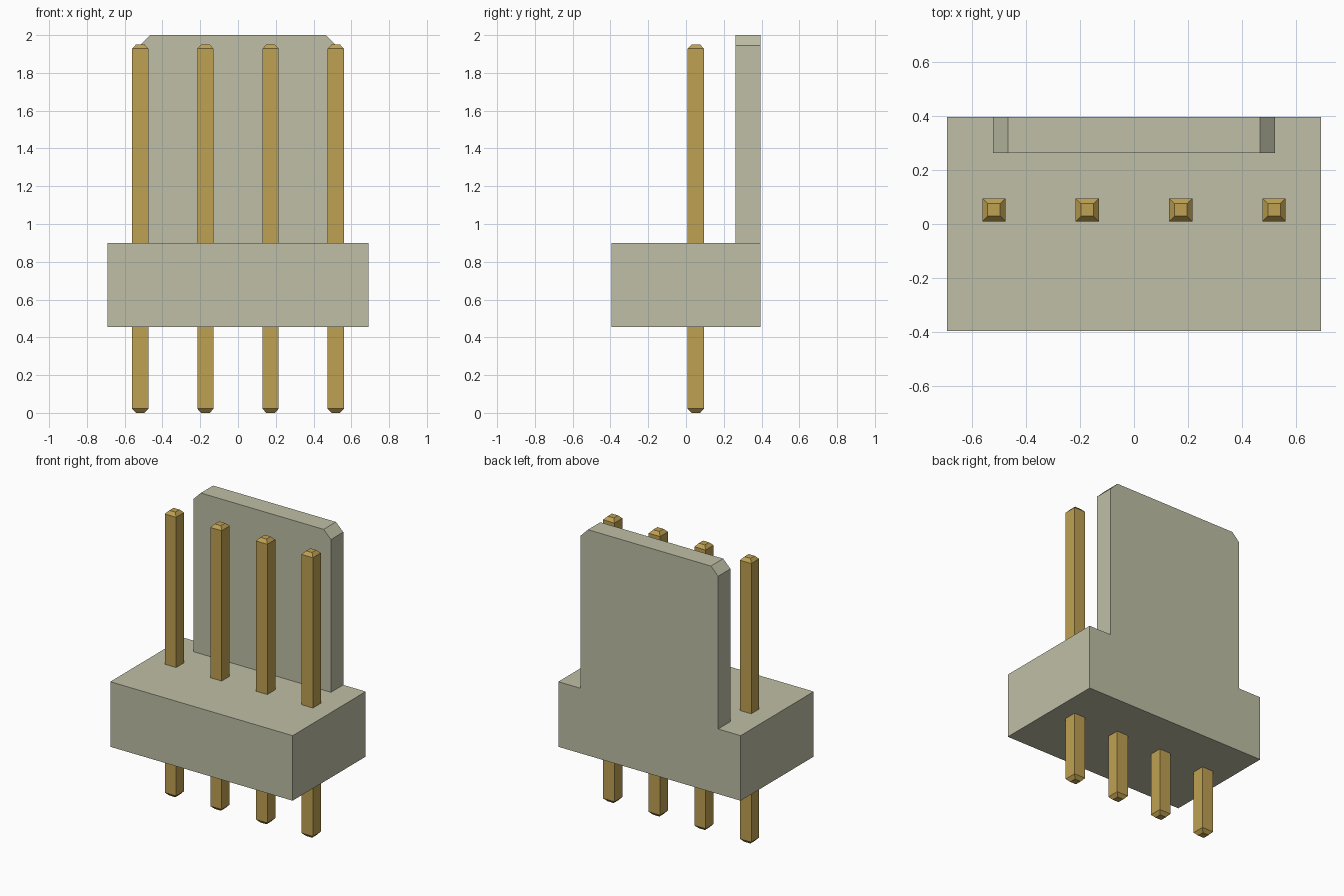
import bpy
import bmesh
from mathutils import Vector

cube = bpy.data.objects.get("Cube")
if cube:
    bpy.data.objects.remove(cube, do_unlink=True)


def make_material(name, color):
    mat = bpy.data.materials.new(name)
    mat.use_nodes = True
    mat.diffuse_color = (*color, 1)
    mat.node_tree.nodes["Principled BSDF"].inputs["Base Color"].default_value = (*color, 1)
    return mat


def make_object(name, bm, mat):
    bmesh.ops.recalc_face_normals(bm, faces=bm.faces[:])
    mesh = bpy.data.meshes.new(name)
    bm.to_mesh(mesh)
    bm.free()
    mesh.materials.append(mat)
    obj = bpy.data.objects.new(name, mesh)
    bpy.context.collection.objects.link(obj)
    return obj


def extrude(bm, faces, offset, keep=False):
    geom = bmesh.ops.extrude_face_region(bm, geom=faces, use_keep_orig=keep)["geom"]
    verts = [g for g in geom if isinstance(g, bmesh.types.BMVert)]
    bmesh.ops.translate(bm, verts=verts, vec=offset)
    return [g for g in geom if isinstance(g, bmesh.types.BMFace)]


plastic = make_material("pale grey plastic", (0.52, 0.52, 0.385))
gold = make_material("gold metal", (0.52, 0.355, 0.085))

# Housing: base block and chamfered back wall as one solid
BASE_X, BACK_Y, WALL_Y = 0.69, 0.395, 0.262
BASE_Z, DECK_Z, TOP_Z = 0.455, 0.9, 2.0
WALL_X, CHAMFER = 0.52, 0.055

bm = bmesh.new()


def mirrored_loop(half):
    """Right-hand points, bottom to top, then their mirror images."""
    return half + [(-x, z) for x, z in reversed(half)]


base_outline = mirrored_loop([(BASE_X, BASE_Z), (BASE_X, DECK_Z), (WALL_X, DECK_Z)])
wall_outline = mirrored_loop([(WALL_X, DECK_Z), (WALL_X, TOP_Z - CHAMFER),
                              (WALL_X - CHAMFER, TOP_Z)])
for outline in (base_outline, wall_outline):
    bm.faces.new([bm.verts.new((x, BACK_Y, z)) for x, z in outline])
bmesh.ops.remove_doubles(bm, verts=bm.verts[:], dist=0.0001)
slab_front = extrude(bm, bm.faces[:], Vector((0, WALL_Y - BACK_Y, 0)), keep=True)
base_front = min(slab_front, key=lambda f: f.calc_center_median().z)
extrude(bm, [base_front], Vector((0, -BACK_Y - WALL_Y, 0)))
bmesh.ops.recalc_face_normals(bm, faces=bm.faces[:])
bmesh.ops.dissolve_limit(bm, angle_limit=0.01, verts=bm.verts[:], edges=bm.edges[:])
make_object("housing", bm, plastic)

# Square contact pins with tapered tips at both ends
PIN_HALF, TIP_HALF, TIP_H, PIN_TOP = 0.043, 0.023, 0.022, 1.95
PIN_Y, PITCH = 0.052, 0.345
for i in range(4):
    bm = bmesh.new()
    rings = []
    for z, r in ((0, TIP_HALF), (TIP_H, PIN_HALF),
                 (PIN_TOP - TIP_H, PIN_HALF), (PIN_TOP, TIP_HALF)):
        rings.append([bm.verts.new((sx * r, sy * r, z))
                      for sx, sy in ((-1, -1), (1, -1), (1, 1), (-1, 1))])
    for low, high in zip(rings, rings[1:]):
        for k in range(4):
            n = (k + 1) % 4
            bm.faces.new((low[k], low[n], high[n], high[k]))
    bm.faces.new(rings[0])
    bm.faces.new(rings[-1])
    pin = make_object(f"pin_{i + 1}", bm, gold)
    pin.location = ((i - 1.5) * PITCH, PIN_Y, 0)
